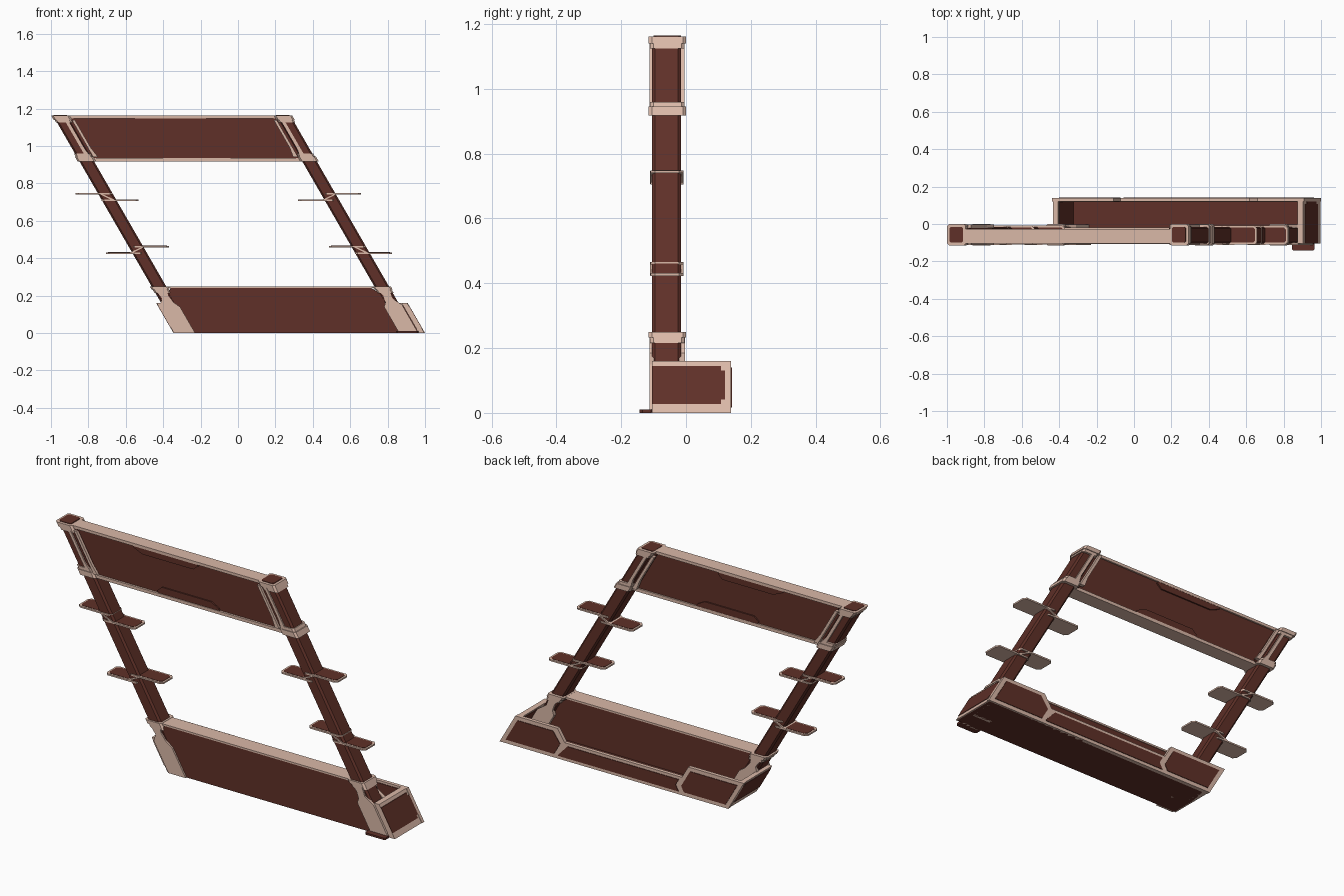
import bpy, bmesh

if "Cube" in bpy.data.objects:
    bpy.data.objects.remove(bpy.data.objects["Cube"])

LEAN = 0.577          # the whole frame leans left as it rises


def material(name, rgb):
    m = bpy.data.materials.new(name)
    m.diffuse_color = (*rgb, 1)
    m.use_nodes = True
    m.node_tree.nodes["Principled BSDF"].inputs["Base Color"].default_value = m.diffuse_color
    return m


RED = material("dark red brown", (0.115, 0.030, 0.021))
PALE = material("pale pink", (0.70, 0.48, 0.39))


def prism(name, pts, lo, hi, mat, axis="y", lean=LEAN):
    """Extrude a profile: (x, z) along y, or (x, y) along z; then lean it."""
    bm = bmesh.new()
    rings = []
    for d in (lo, hi):
        ring = []
        for a, b in pts:
            x, y, z = (a, d, b) if axis == "y" else (a, b, d)
            ring.append(bm.verts.new((x - lean * z, y, z)))
        rings.append(ring)
        bm.faces.new(ring)
    n = len(pts)
    for i in range(n):
        j = (i + 1) % n
        bm.faces.new((rings[0][i], rings[0][j], rings[1][j], rings[1][i]))
    bmesh.ops.recalc_face_normals(bm, faces=bm.faces)
    me = bpy.data.meshes.new(name)
    bm.to_mesh(me)
    bm.free()
    me.materials.append(mat)
    ob = bpy.data.objects.new(name, me)
    bpy.context.collection.objects.link(ob)
    return ob


def rect(a0, a1, b0, b1, c=0.0):
    """Rectangle profile with optional cut corners."""
    if not c:
        return [(a0, b0), (a1, b0), (a1, b1), (a0, b1)]
    return [(a0 + c, b0), (a1 - c, b0), (a1, b0 + c), (a1, b1 - c),
            (a1 - c, b1), (a0 + c, b1), (a0, b1 - c), (a0, b0 + c)]


# Posts with collars, caps, braces and feet
for side, px, s in (("left", -0.279, 1), ("right", 0.912, -1)):
    prism(f"{side}_post", rect(px - 0.039, px + 0.039, -0.105, -0.015, 0.01),
          0.004, 1.16, RED, "z")
    for part, z0, z1, h in (("top_collar", 1.14, 1.162, 0.049),
                            ("top_collar_neck", 1.125, 1.14, 0.044),
                            ("middle_collar", 0.918, 0.945, 0.049),
                            ("middle_collar_neck", 0.945, 0.96, 0.044),
                            ("low_collar", 0.232, 0.25, 0.049),
                            ("low_collar_neck", 0.215, 0.232, 0.044)):
        g = 0.0 if h > 0.045 else 0.004
        prism(f"{side}_{part}", rect(px - h, px + h, -0.115 + g, 0.0 - g, 0.01),
              z0, z1, PALE, "z")
    prism(f"{side}_cap", rect(px - 0.036, px + 0.036, -0.1, -0.015, 0.008),
          1.16, 1.165, RED, "z")

    # Twin pale strips beside the top panel, flared at the lower end
    def strip(a, b, flare):
        return [(px + s * u, z) for u, z in (
            (a, 1.14), (b, 1.14), (b, 0.99), (b + flare, 0.94), (a, 0.94))]
    for y0, y1, face in ((-0.112, -0.098, "front"), (-0.022, -0.004, "back")):
        prism(f"{side}_{face}_outer_strip", strip(0.008, 0.026, 0.012), y0, y1, PALE)
        prism(f"{side}_{face}_inner_strip", strip(0.048, 0.064, 0.01), y0, y1, PALE)
    prism(f"{side}_strip_filler", rect(min(px, px + s * 0.06), max(px, px + s * 0.06),
          0.93, 1.15), -0.1, -0.022, RED)

    # Lower brace plates: narrow neck widening to a foot
    brace = [(px + s * u, z) for u, z in (
        (-0.03, 0.235), (0.035, 0.235), (0.02, 0.20), (0.028, 0.165), (0.05, 0.14),
        (0.05, 0.0), (-0.052, 0.0), (-0.052, 0.15), (-0.02, 0.185))]
    prism(f"{side}_front_brace", brace, -0.113, -0.098, PALE)
    prism(f"{side}_back_brace", brace, -0.022, -0.003, PALE)

prism("foot_plate", rect(0.845, 0.965, -0.143, -0.1, 0.008), 0, 0.010, RED, "z", 0)

# Top panel with rails and raised trapezoid plates on both faces
prism("top_panel", rect(-0.25, 0.88, 0.925, 1.155), -0.092, -0.036, RED)
prism("top_panel_upper_rail", rect(-0.24, 0.87, 1.147, 1.162), -0.103, -0.028, PALE)
prism("top_panel_lower_rail", rect(-0.24, 0.87, 0.918, 0.935), -0.103, -0.028, PALE)
for face, y0, y1 in (("front", -0.099, -0.09), ("back", -0.038, -0.029)):
    prism(f"{face}_upper_plate", [(0.11, 1.147), (0.11, 1.138), (0.15, 1.115),
          (0.45, 1.115), (0.49, 1.138), (0.49, 1.147)], y0, y1, RED)
    prism(f"{face}_lower_plate", [(0.14, 0.935), (0.14, 0.947), (0.18, 0.97),
          (0.47, 0.97), (0.50, 0.947), (0.50, 0.935)], y0, y1, RED)

# Bottom panel
prism("bottom_panel", [(-0.26, 0.0), (0.89, 0.0), (0.89, 0.2), (0.85, 0.243),
      (-0.22, 0.243), (-0.26, 0.2)], -0.104, -0.022, RED)
prism("bottom_panel_rail", rect(-0.235, 0.87, 0.24, 0.249), -0.106, -0.018, PALE)

# Tray behind the bottom panel: floor, end walls, back wall with lowered middle
L, R = -0.345, 1.0
prism("tray_floor", rect(L + 0.01, R - 0.01, -0.104, 0.13), 0.0, 0.02, RED, "z")
for name, x0, x1, out in (("left", L, L + 0.03, -1), ("right", R - 0.033, R, 1)):
    a, b = (x0 + 0.003, x1) if out < 0 else (x0, x1 - 0.003)
    prism(f"{name}_end_wall", rect(a, b, -0.105, 0.138), 0.0, 0.16, PALE, "z")
    # dark panels on the outside and inside of each end wall
    xo = (x0, x0 + 0.006) if out < 0 else (x1 - 0.006, x1)
    xi = (x1 - 0.002, x1 + 0.003) if out < 0 else (x0 - 0.003, x0 + 0.002)
    prism(f"{name}_end_outer_panel", rect(*xo, -0.105, 0.108), 0.028, 0.145, RED, "z")
    prism(f"{name}_end_outer_panel_edge", rect(*xo, 0.108, 0.12), 0.042, 0.131, RED, "z")
    prism(f"{name}_end_inner_panel", rect(*xi, -0.02, 0.119), 0.02, 0.148, RED, "z")

prism("tray_back_wall", [(L, 0), (R, 0), (R, 0.16), (0.752, 0.16), (0.672, 0.095),
      (-0.018, 0.095), (-0.018, 0.16), (L, 0.16)], 0.12, 0.139, PALE)
back_panels = {
    "left": [(L + 0.025, 0.02), (-0.075, 0.02), (-0.042, 0.05), (-0.042, 0.14),
             (L + 0.025, 0.14)],
    "middle": [(-0.045, 0.016), (0.665, 0.016), (0.665, 0.026), (0.645, 0.08),
               (-0.01, 0.08), (-0.01, 0.048)],
    "right": [(0.69, 0.02), (R - 0.025, 0.02), (R - 0.025, 0.14), (0.765, 0.14),
              (0.69, 0.082)]}
for name, pts in back_panels.items():
    prism(f"tray_back_{name}_panel", pts, 0.136, 0.142, RED)
prism("tray_back_inner_panel", [(L + 0.03, 0.02), (R - 0.033, 0.02), (R - 0.033, 0.148),
      (0.755, 0.148), (0.675, 0.085), (-0.03, 0.085), (-0.03, 0.148),
      (L + 0.03, 0.148)], 0.117, 0.122, RED)

# Stepped shelf pairs crossing the posts (level, no lean)
for side, s, upper, lower in (("left", 1, -0.70, -0.537), ("right", -1, 0.49, 0.655)):
    for level, cx, d, hi, lo in (("upper", upper, s, 0.745, 0.71),
                                 ("lower", lower, -s, 0.463, 0.428)):
        def span(u, v):
            return sorted((cx + d * u, cx + d * v))
        for part, u, v, z in (("high", -0.168, 0.03, hi), ("low", -0.03, 0.168, lo)):
            x0, x1 = span(u, v)
            name = f"{side}_{level}_{part}_shelf"
            prism(name, rect(x0, x1, -0.11, -0.008, 0.014), z - 0.005, z + 0.003,
                  PALE, "z", 0)
            prism(name + "_top", rect(x0 + 0.01, x1 - 0.01, -0.1, -0.018, 0.012),
                  z + 0.002, z + 0.0045, RED, "z", 0)
        # slanted band linking the two shelves around the post
        prism(f"{side}_{level}_shelf_band", [
            (cx - d * 0.048, hi + 0.002), (cx - d * 0.035, hi + 0.002),
            (cx + d * 0.048, lo), (cx + d * 0.035, lo - 0.004)],
            -0.111, -0.007, PALE, "y", 0)
